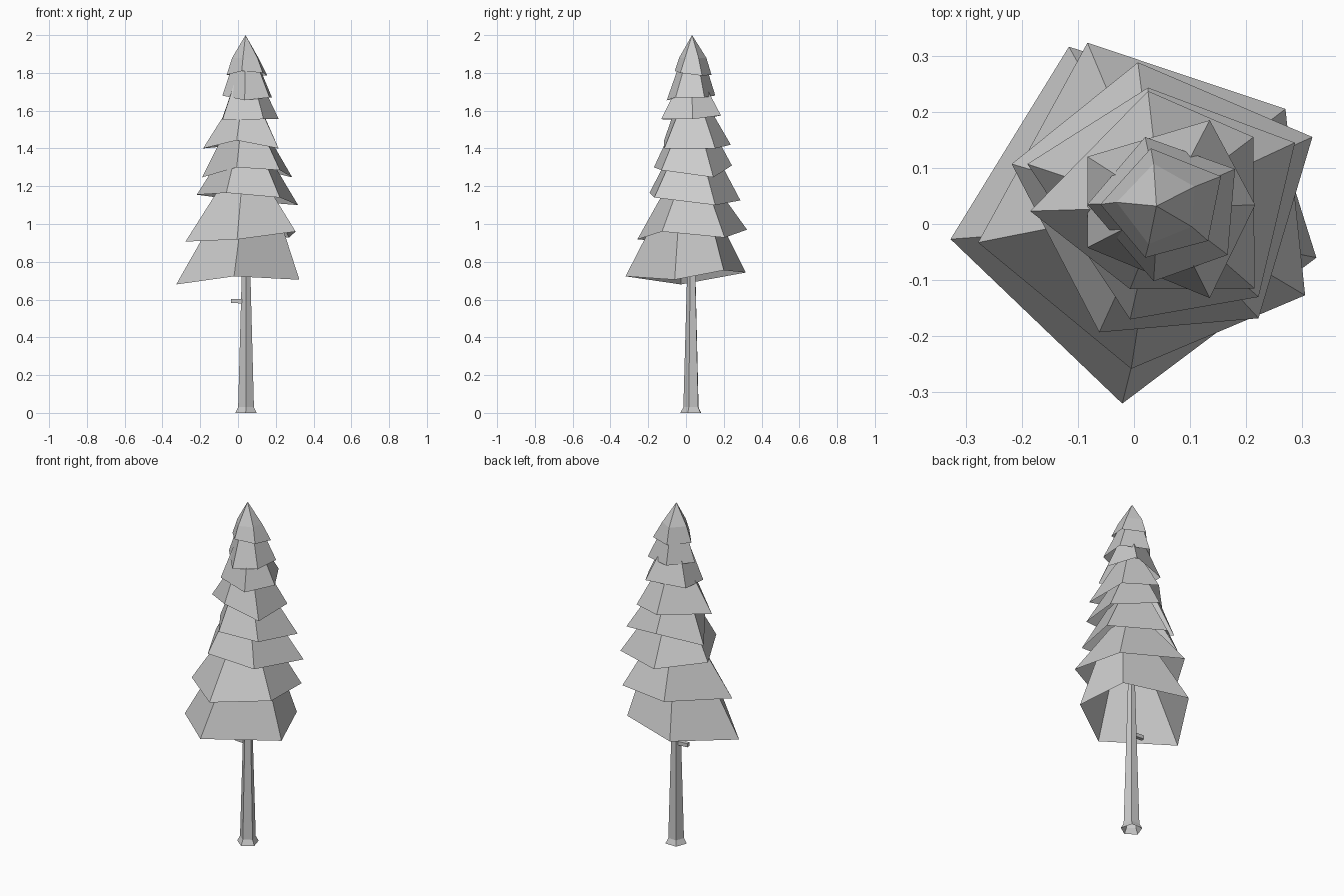
import bpy, bmesh, math
from mathutils import Vector

AXIS = Vector((0.04, 0.03, 0))


def loft(name, rings, caps=True):
    """Join rings of points with quads, optionally capping both ends."""
    bm = bmesh.new()
    loops = [[bm.verts.new(p) for p in ring] for ring in rings]
    for a, b in zip(loops, loops[1:]):
        n = len(a)
        for i in range(n):
            j = (i + 1) % n
            if len(b) == 1:
                bm.faces.new((a[i], a[j], b[0]))
            else:
                bm.faces.new((a[i], a[j], b[j], b[i]))
    if caps:
        bm.faces.new(loops[0][::-1])
        bm.faces.new(loops[-1])
    me = bpy.data.meshes.new(name)
    bm.to_mesh(me)
    bm.free()
    ob = bpy.data.objects.new(name, me)
    bpy.context.collection.objects.link(ob)
    return ob


def tier(number, points, radius, z, centre=(0.04, 0.03), tip=None):
    """Open skirt: ragged corners below, regular ring above, optional tip."""
    def angle(p):
        return math.atan2(p[1] - AXIS.y, p[0] - AXIS.x)
    points = sorted(points, key=angle)
    upper = [(centre[0] + radius * math.cos(angle(p)),
              centre[1] + radius * math.sin(angle(p)), z) for p in points]
    rings = [points, upper] + ([[tip]] if tip else [])
    return loft(f"foliage_tier_{number}", rings, caps=False)


# Foliage skirts, bottom to top
tier(1, [(-.327, -.027, .68), (-.021, -.32, .723), (.325, -.06, .705),
         (.243, .2, .755), (-.116, .316, .743)], .175, 1.04, (.05, .015))
tier(2, [(-.278, -.033, .907), (-.005, -.258, .918), (.305, -.127, .96),
         (.27, .205, .928), (-.083, .323, .97)], .115, 1.23)
tier(3, [(-.218, .107, 1.155), (-.062, -.193, 1.165), (.222, -.168, 1.14),
         (.318, .155, 1.1), (.007, .288, 1.125)], .135, 1.36)
tier(4, [(-.19, .107, 1.247), (-.007, -.17, 1.30), (.222, -.13, 1.285),
         (.287, .145, 1.247), (.025, .243, 1.31)], .105, 1.51)
tier(5, [(-.185, .023, 1.4), (-.007, -.116, 1.443), (.215, -.115, 1.4),
         (.213, .155, 1.4), (.025, .237, 1.42)], .085, 1.63, (.045, .03))
tier(6, [(-.083, -.042, 1.55), (.135, -.132, 1.555), (.216, .034, 1.555),
         (.135, .185, 1.575), (-.083, .12, 1.56)], .08, 1.74, (.048, .03))
tier(7, [(-.083, .035, 1.68), (.035, -.102, 1.655), (.167, -.055, 1.67),
         (.18, .098, 1.67), (.02, .155, 1.68)], .065, 1.86, (.042, .035))
tier(8, [(-.06, .035, 1.79), (.02, -.06, 1.81), (.132, -.03, 1.80),
         (.155, .085, 1.785), (.03, .135, 1.79)], .073, 1.88, (.042, .035),
     tip=(.04, .032, 2.0))

# Tapered trunk with a flared foot, open at the ends, running into the foliage
trunk = []
for r, z in ((.06, 0), (.044, .03), (.024, .74), (.017, 1.0)):
    trunk.append([(.043 + r * math.cos(math.radians(72 * i - 20)),
                   .03 + r * math.sin(math.radians(72 * i - 20)), z)
                  for i in range(5)])
loft("trunk", trunk, caps=False)

# Short broken branch on the left of the trunk
stub = []
for x, z, r in ((-.037, .593, .015), (.035, .59, .016)):
    stub.append([(x, .03 + r * math.cos(math.pi / 4 + i * math.pi / 2),
                  z + r * math.sin(math.pi / 4 + i * math.pi / 2))
                 for i in range(4)])
loft("branch_stub", stub)
